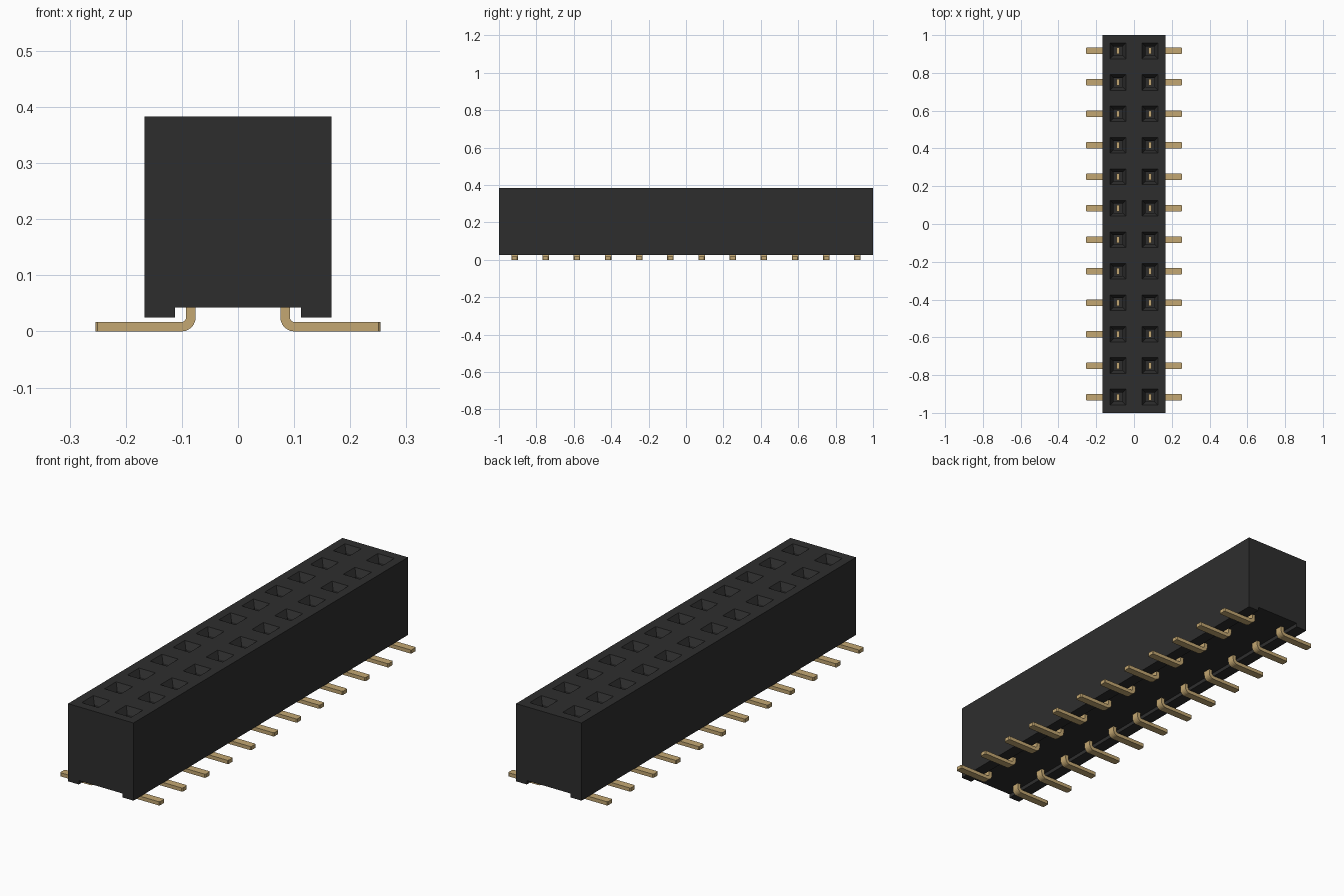
import bpy, bmesh, math
from mathutils import Vector

if "Cube" in bpy.data.objects:
    bpy.data.objects.remove(bpy.data.objects["Cube"], do_unlink=True)

ROWS, PITCH = 12, 2 / 12
HOLE_X, HOLE_R, BORE_R = 0.084, 0.042, 0.024
HALF_W, BASE, TOP = 0.167, 0.025, 0.383
PIN_W, PIN_T = 0.035, 0.017
ROW_Y = [(i - (ROWS - 1) / 2) * PITCH for i in range(ROWS)]


def material(name, rgb, roughness):
    m = bpy.data.materials.new(name)
    m.use_nodes = True
    m.diffuse_color = (*rgb, 1)
    bsdf = m.node_tree.nodes["Principled BSDF"]
    bsdf.inputs["Base Color"].default_value = (*rgb, 1)
    bsdf.inputs["Roughness"].default_value = roughness
    return m


black = material("black plastic", (0.027, 0.027, 0.027), 0.6)
gold = material("gold plating", (0.55, 0.39, 0.17), 0.4)


def prism(profile, half_depth):
    """Extrude an x-z outline along y, centred on y = 0."""
    bm = bmesh.new()
    face = bm.faces.new([bm.verts.new((x, -half_depth, z)) for x, z in profile])
    ext = bmesh.ops.extrude_face_region(bm, geom=[face])["geom"]
    moved = [v for v in ext if isinstance(v, bmesh.types.BMVert)]
    bmesh.ops.translate(bm, verts=moved, vec=(0, 2 * half_depth, 0))
    bmesh.ops.recalc_face_normals(bm, faces=bm.faces)
    return bm


def finish(bm, name, mat):
    mesh = bpy.data.meshes.new(name)
    bm.to_mesh(mesh)
    bm.free()
    mesh.materials.append(mat)
    return mesh


def place(name, mesh, location=(0, 0, 0), turn=0):
    ob = bpy.data.objects.new(name, mesh)
    ob.location = location
    ob.rotation_euler.z = turn
    bpy.context.collection.objects.link(ob)
    return ob


# Housing: block with a channel along the underside
bm = prism([(-HALF_W, BASE), (-0.112, BASE), (-0.112, 0.043), (0.112, 0.043),
            (0.112, BASE), (HALF_W, BASE), (HALF_W, TOP), (-HALF_W, TOP)], 1.0)


def top_faces():
    return [f for f in bm.faces if all(abs(v.co.z - TOP) < 1e-5 for v in f.verts)]


def cut_top(co, normal):
    faces = top_faces()
    edges = {e for f in faces for e in f.edges}
    verts = {v for f in faces for v in f.verts}
    bmesh.ops.bisect_plane(bm, geom=[*verts, *edges, *faces], dist=1e-6,
                           plane_co=co, plane_no=normal)


# Divide the top into a grid around the sockets
for side in (-1, 1):
    for r in (-HOLE_R, HOLE_R):
        cut_top((side * HOLE_X + r, 0, TOP), (1, 0, 0))
for y in ROW_Y:
    for r in (-HOLE_R, HOLE_R):
        cut_top((0, y + r, TOP), (0, 1, 0))


def sink(face, half_size, z):
    """Extrude one square face to a new size and height."""
    centre = face.calc_center_median()
    new = bmesh.ops.extrude_discrete_faces(bm, faces=[face])["faces"][0]
    for v in new.verts:
        v.co = Vector((centre.x + math.copysign(half_size, v.co.x - centre.x),
                       centre.y + math.copysign(half_size, v.co.y - centre.y), z))
    return new


# Sockets: tapered lead-in, then a straight bore
for f in top_faces():
    c = f.calc_center_median()
    if abs(abs(c.x) - HOLE_X) < 0.01 and min(abs(c.y - y) for y in ROW_Y) < 0.01:
        lead_in = sink(f, BORE_R, TOP - 0.03)
        sink(lead_in, BORE_R, 0.10)
place("housing", finish(bm, "housing", black))

# Pin outline: vertical contact, rounded elbow, flat solder foot
R_OUT, X_IN, X_OUT, TIP, STEPS = 0.025, 0.0755, 0.0755 + PIN_T, 0.254, 6
cx, cz = X_IN + R_OUT, R_OUT


def elbow(radius):
    angles = [math.pi + math.pi / 2 * i / STEPS for i in range(STEPS + 1)]
    return [(cx + radius * math.cos(a), cz + radius * math.sin(a)) for a in angles]


outline = ([(X_IN, 0.16)] + elbow(R_OUT) + [(TIP, 0), (TIP, PIN_T)]
           + elbow(R_OUT - PIN_T)[::-1] + [(X_OUT, 0.16)])
bm = prism(outline, PIN_W / 2)

# Chamfer the upright edges of the foot tip
tip_edges = [e for e in bm.edges
             if all(abs(v.co.x - TIP) < 1e-5 for v in e.verts)
             and abs(e.verts[0].co.z - e.verts[1].co.z) > 0.01]
bmesh.ops.bevel(bm, geom=tip_edges, offset=0.004, segments=1, affect='EDGES')
pin_mesh = finish(bm, "pin", gold)

for i, y in enumerate(ROW_Y, 1):
    place(f"left_pin_{i}", pin_mesh, (0, y, 0))
    place(f"right_pin_{i}", pin_mesh, (0, y, 0), math.pi)

# Smooth only the elbows
for ob in bpy.context.view_layer.objects:
    ob.select_set("_pin_" in ob.name)
bpy.context.view_layer.objects.active = bpy.data.objects["left_pin_1"]
bpy.ops.object.shade_smooth_by_angle(angle=math.radians(30))
